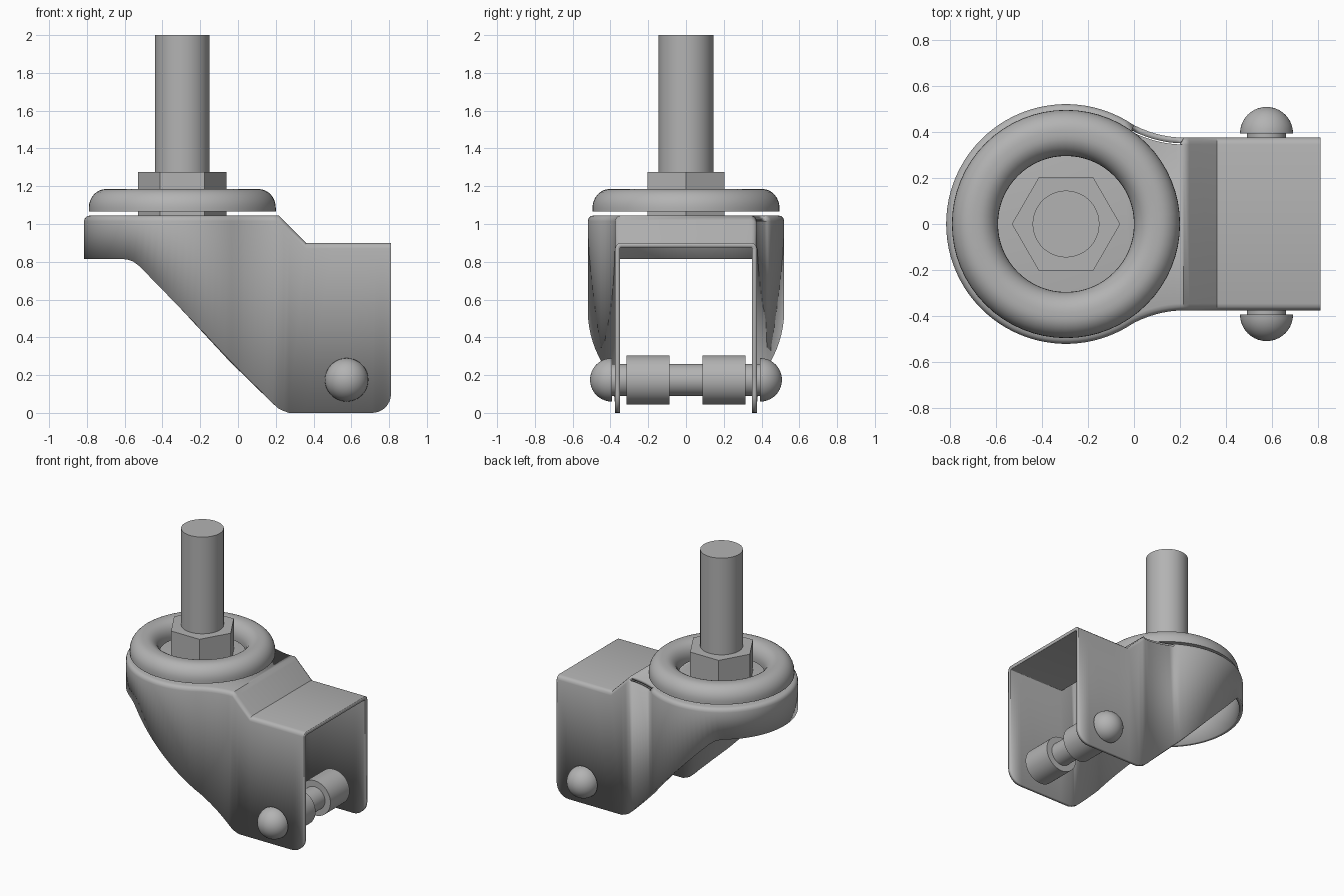
import bpy, bmesh, math
from mathutils import Matrix

cube = bpy.data.objects.get("Cube")
if cube:
    bpy.data.objects.remove(cube)

steel = bpy.data.materials.new("grey steel")
steel.use_nodes = True
GREY = (0.45, 0.45, 0.45, 1)
steel.diffuse_color = GREY
steel.node_tree.nodes["Principled BSDF"].inputs["Base Color"].default_value = GREY

PIVOT_X = -0.295      # swivel axis
AXLE = (0.575, 0, 0.175)


def finish(name, bm, smooth=35):
    mesh = bpy.data.meshes.new(name)
    bmesh.ops.recalc_face_normals(bm, faces=bm.faces)
    bm.to_mesh(mesh)
    bm.free()
    mesh.materials.append(steel)
    obj = bpy.data.objects.new(name, mesh)
    bpy.context.collection.objects.link(obj)
    bpy.ops.object.select_all(action='DESELECT')
    obj.select_set(True)
    bpy.context.view_layer.objects.active = obj
    if smooth:
        bpy.ops.object.shade_smooth_by_angle(angle=math.radians(smooth))
    return obj


def lathe(name, profile, place, segments=48, closed=False, smooth=35):
    """Spin (radius, height) points about z, then place the result."""
    bm = bmesh.new()
    verts = [bm.verts.new((r, 0, h)) for r, h in profile]
    edges = [bm.edges.new(p) for p in zip(verts, verts[1:])]
    if closed:
        edges.append(bm.edges.new((verts[-1], verts[0])))
    bmesh.ops.spin(bm, geom=verts + edges, axis=(0, 0, 1), cent=(0, 0, 0),
                   angle=math.tau, steps=segments)
    bmesh.ops.remove_doubles(bm, verts=bm.verts, dist=0.0001)
    bmesh.ops.transform(bm, matrix=place, verts=bm.verts)
    return finish(name, bm, smooth)


def cylinder(name, radius, low, high, place, segments=48, smooth=35):
    return lathe(name, [(0, low), (radius, low), (radius, high), (0, high)],
                 place, segments, smooth=smooth)


def interpolate(points, x):
    for (x0, z0), (x1, z1) in zip(points, points[1:]):
        if x <= x1:
            return z0 + (z1 - z0) * (x - x0) / (x1 - x0)
    return points[-1][1]


# Fork housing: half outline in plan as (x, half width, outward normal)
def top_z(x):
    return interpolate([(-1, 1.045), (0.215, 1.045), (0.36, 0.9), (1, 0.9)], x)


def bottom_z(x):
    if x > 0.71:
        return 0.1 - math.sqrt(max(0, 0.01 - (x - 0.71) ** 2))
    return interpolate([(-0.82, 0.815), (-0.6, 0.815), (-0.56, 0.805), (-0.52, 0.775),
                        (0.19, 0.045), (0.22, 0.018), (0.27, 0), (0.72, 0)], x)


outline = []
for i in range(31):                                   # round head
    a = math.radians(180 - 4 * i)
    outline.append((PIVOT_X + 0.52 * math.cos(a), 0.52 * math.sin(a), math.cos(a), math.sin(a)))
for i in range(1, 9):                                 # concave blend
    x = -0.03 + 0.245 * i / 8
    slope = -2.32 * (0.215 - x)
    n = math.hypot(slope, 1)
    outline.append((x, 0.375 + 1.16 * (0.215 - x) ** 2, -slope / n, 1 / n))
for x in (0.24, 0.27, 0.36, 0.5, 0.71):               # straight cheeks
    outline.append((x, 0.375, 0, 1))
for i in range(1, 9):                                 # rounded lower corner
    outline.append((0.71 + 0.1 * math.sin(math.pi * i / 16), 0.375, 0, 1))
outline[0] = (PIVOT_X - 0.52, 0, -1, 0)

RIM = [(0, 0.03), (0.004, 0.015), (0.015, 0.004), (0.03, 0)]   # inset, drop
bm = bmesh.new()
sides = []
for side in (1, -1):
    columns = []
    for i, (x, w, nx, ny) in enumerate(outline):
        if i == 0 and side == -1:
            columns.append(sides[0][0])
            continue
        col = [bm.verts.new((x, side * w, bottom_z(x)))]
        for inset, drop in RIM:
            col.append(bm.verts.new((x - nx * inset, side * (w - ny * inset), top_z(x) - drop)))
        columns.append(col)
    sides.append(columns)
    for a, b in zip(columns, columns[1:]):
        in_slot = side == 1 and a[0].co.x > -0.0 and b[0].co.x < 0.22
        for j in range(len(RIM)):
            if in_slot and j > 0:                     # open slot on the back blend
                continue
            bm.faces.new((a[j], b[j], b[j + 1], a[j + 1]))
left, right = sides
for i in range(len(outline) - 1):
    ring = [left[i][-1], left[i + 1][-1], right[i + 1][-1], right[i][-1]]
    bm.faces.new(list(dict.fromkeys(ring)))
housing = finish("fork_housing", bm)
shell = housing.modifiers.new("sheet thickness", 'SOLIDIFY')
shell.thickness = 0.025
shell.offset = -1

# Swivel bearing ring, nut and threaded stud
swivel = Matrix.Translation((PIVOT_X, 0, 0))
ring = [(0.295, 1.065), (0.495, 1.065)]
for i in range(9):
    a = math.pi / 2 * i / 8
    ring.append((0.405 + 0.09 * math.cos(a), 1.085 + 0.1 * math.sin(a)))
for i in range(9):
    a = math.pi / 2 * (1 + i / 8)
    ring.append((0.385 + 0.09 * math.cos(a), 1.085 + 0.1 * math.sin(a)))
lathe("bearing_ring", ring, swivel, 64, closed=True)
cylinder("hex_nut", 0.235, 1.03, 1.275, swivel, 6, smooth=0)
cylinder("stud", 0.145, 1.03, 2.0, swivel)

# Axle with sleeves and domed rivet heads
across = Matrix.Translation(AXLE) @ Matrix.Rotation(-math.pi / 2, 4, 'X')
cylinder("axle", 0.085, -0.4, 0.4, across)
dome = [(0, 0.393)] + [(0.115 * math.cos(math.pi / 2 * i / 10),
                        0.393 + 0.115 * math.sin(math.pi / 2 * i / 10)) for i in range(11)]
for label, side in (("back", 1), ("front", -1)):
    place = across @ Matrix.Diagonal((1, 1, side, 1))
    cylinder(label + "_sleeve", 0.13, 0.088, 0.315, place)
    lathe(label + "_rivet_head", dome, place)
